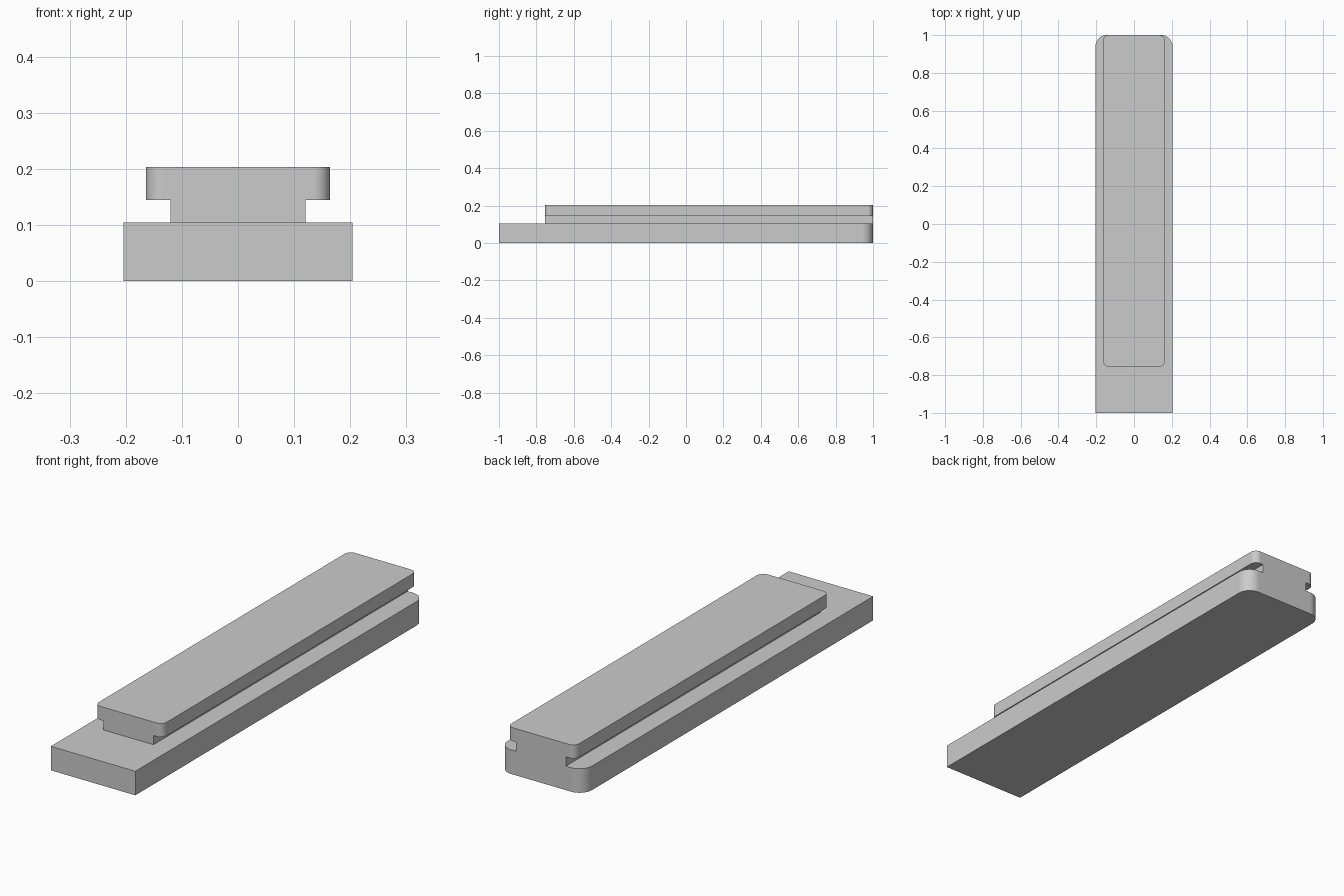
import bpy, bmesh, math

cube = bpy.data.objects.get("Cube")
if cube:
    bpy.data.objects.remove(cube, do_unlink=True)

grey = bpy.data.materials.new("plain_grey")
grey.use_nodes = True
grey.diffuse_color = (0.6, 0.6, 0.6, 1)
grey.node_tree.nodes["Principled BSDF"].inputs["Base Color"].default_value = grey.diffuse_color


def rounded_slab(name, half_x, y0, y1, z0, z1, front_r=0, back_r=0, steps=12):
    """Upright prism with rounded vertical corners at front and back."""
    outline = []
    corners = [(1, y1, -1, back_r, 0), (-1, y1, -1, back_r, 90),
               (-1, y0, 1, front_r, 180), (1, y0, 1, front_r, 270)]
    for sx, y, inward, r, start in corners:
        cx, cy = sx * (half_x - r), y + inward * r
        for i in range(steps + 1 if r else 1):
            a = math.radians(start + 90 * i / steps)
            outline.append((cx + r * math.cos(a), cy + r * math.sin(a), z0))
    bm = bmesh.new()
    face = bm.faces.new([bm.verts.new(p) for p in outline])
    top = bmesh.ops.extrude_face_region(bm, geom=[face])
    bmesh.ops.translate(bm, vec=(0, 0, z1 - z0),
                        verts=[v for v in top["geom"] if isinstance(v, bmesh.types.BMVert)])
    bmesh.ops.recalc_face_normals(bm, faces=bm.faces)
    mesh = bpy.data.meshes.new(name)
    bm.to_mesh(mesh)
    bm.free()
    mesh.materials.append(grey)
    obj = bpy.data.objects.new(name, mesh)
    bpy.context.collection.objects.link(obj)
    return obj


FRONT = -0.755
# Wide base with rounded back corners
body = rounded_slab("slide_rail", 0.204, -1, 1, 0, 0.105, back_r=0.06)
# Narrow neck under the overhanging cap
neck = rounded_slab("neck", 0.12, FRONT, 1, 0.08, 0.17)
# Cap with all four corners rounded
cap = rounded_slab("cap", 0.164, FRONT, 1, 0.145, 0.204, front_r=0.03, back_r=0.03)

# Fuse the parts into one solid
bpy.context.view_layer.objects.active = body
for part in (neck, cap):
    mod = body.modifiers.new("fuse", "BOOLEAN")
    mod.operation = "UNION"
    mod.solver = "EXACT"
    mod.object = part
    bpy.ops.object.modifier_apply(modifier=mod.name)
    bpy.data.objects.remove(part, do_unlink=True)

# Smooth corners, crisp edges
bpy.ops.object.select_all(action="DESELECT")
body.select_set(True)
bpy.ops.object.shade_smooth_by_angle(angle=math.radians(30))
weighted = body.modifiers.new("flat_sides", "WEIGHTED_NORMAL")
weighted.keep_sharp = True
